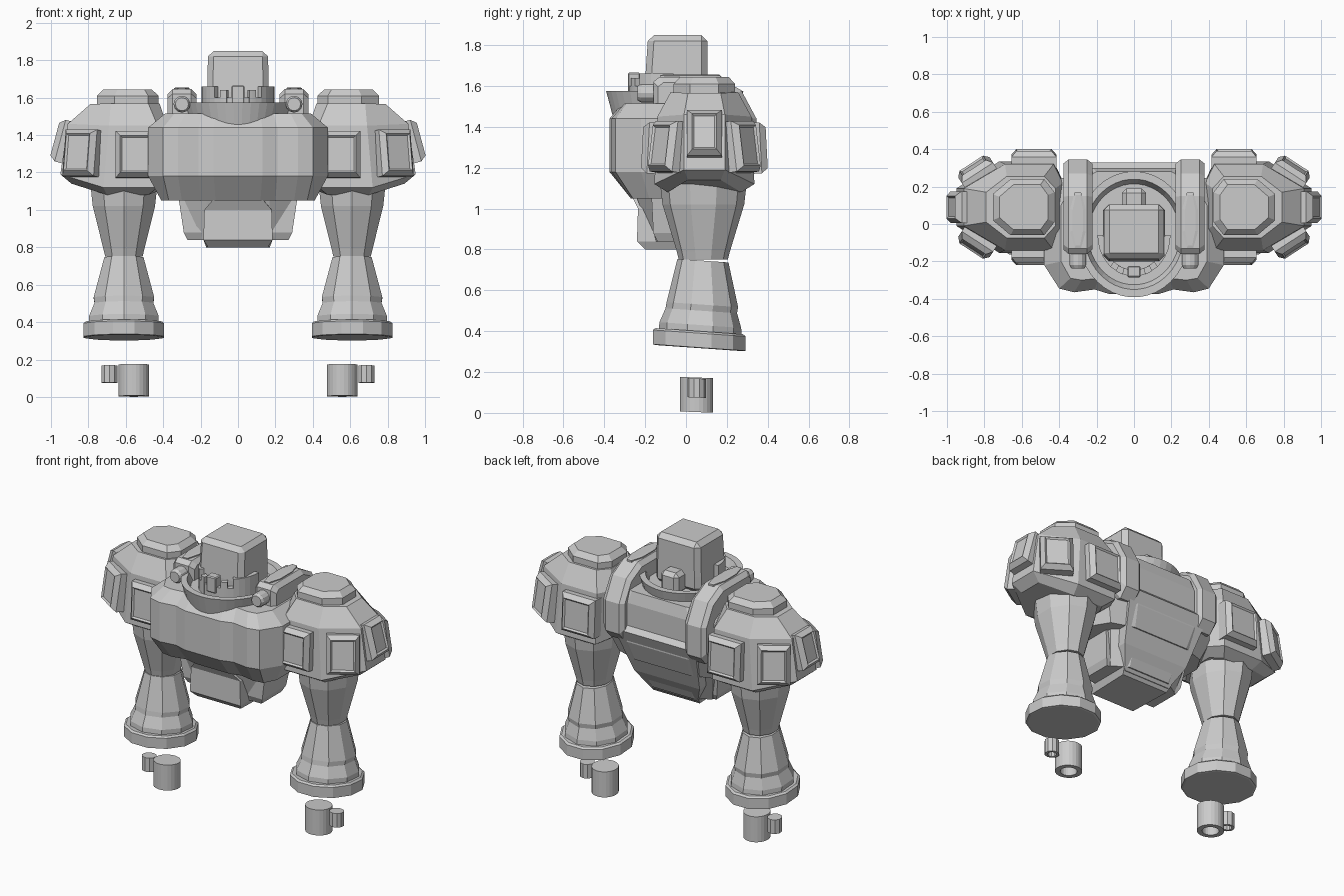
import bpy, bmesh, math
from mathutils import Vector

if "Cube" in bpy.data.objects:
    bpy.data.objects.remove(bpy.data.objects["Cube"])

grey = bpy.data.materials.new("plain_grey")
grey.diffuse_color = (0.6, 0.6, 0.6, 1)
grey.use_nodes = True
grey.node_tree.nodes["Principled BSDF"].inputs["Base Color"].default_value = grey.diffuse_color


def loft(name, rings, mirror=False, bevel=0):
    """Skin a stack of equal-length point rings and cap both ends."""
    bm = bmesh.new()
    loops = [[bm.verts.new(p) for p in r] for r in rings]
    n = len(loops[0])
    for a, b in zip(loops, loops[1:]):
        for i in range(n):
            j = (i + 1) % n
            bm.faces.new((a[i], a[j], b[j], b[i]))
    bm.faces.new(loops[0])
    bm.faces.new(loops[-1])
    bmesh.ops.recalc_face_normals(bm, faces=bm.faces)
    me = bpy.data.meshes.new(name)
    bm.to_mesh(me)
    bm.free()
    me.materials.append(grey)
    ob = bpy.data.objects.new(name, me)
    bpy.context.collection.objects.link(ob)
    if bevel:
        m = ob.modifiers.new("bevel", 'BEVEL')
        m.width, m.segments = bevel, 1
    if mirror:
        m = ob.modifiers.new("mirror", 'MIRROR')
        m.use_clip = m.use_mirror_merge = False
    return ob


def circle(cx, cy, z, rx, ry, n, tilt=0):
    pts = []
    for i in range(n):
        a = 2 * math.pi * (i + 0.5) / n
        y = ry * math.sin(a)
        pts.append((cx + rx * math.cos(a), cy + y, z - tilt * y))
    return pts


def rect(x0, x1, y0, y1, z):
    return [(x0, y0, z), (x1, y0, z), (x1, y1, z), (x0, y1, z)]


def sym(half, z):
    """Closed ring from its right half, listed front to back."""
    return [(x, y, z) for x, y in half] + [(-x, y, z) for x, y in reversed(half)]


# Chest
wide = [(.13, -.375), (.21, -.35), (.32, -.365), (.40, -.345), (.48, -.22),
        (.48, .10), (.40, .24), (.22, .30)]
low = [(.12, -.27), (.20, -.25), (.30, -.27), (.37, -.26), (.41, -.18),
       (.41, .10), (.35, .20), (.20, .25)]
high = [(.12, -.31), (.19, -.29), (.28, -.30), (.34, -.29), (.39, -.20),
        (.39, .10), (.33, .21), (.20, .28)]
loft("chest", [sym(low, 1.05), sym(wide, 1.18), sym(wide, 1.44), sym(high, 1.515)])

# Lower torso, hips, groin and back plate
loft("waist", [sym([(.15, -.16), (.25, -.12), (.25, .08), (.15, .14)], .84),
               sym([(.17, -.24), (.30, -.16), (.30, .14), (.18, .24)], 1.05),
               sym([(.20, -.28), (.36, -.18), (.36, .16), (.22, .28)], 1.18)])
loft("hip", [rect(.16, .27, -.14, .07, .84), rect(.16, .29, -.16, .09, .88),
             rect(.17, .32, -.17, .12, 1.08)], mirror=True)
loft("groin", [sym([(.16, -.20), (.17, .10)], .80), sym([(.185, -.24), (.185, .13)], .84),
               sym([(.18, -.235), (.18, .15)], 1.00), sym([(.12, -.27), (.14, .18)], 1.07)])
loft("back_plate", [sym([(.17, .0), (.17, .12)], .82), sym([(.24, .0), (.24, .20)], .95),
                    sym([(.30, .0), (.30, .33)], 1.26), sym([(.28, .0), (.28, .28)], 1.31)])

# Open neck collar
loft("collar", [circle(0, -.055, 1.38, .24, .285, 40), circle(0, -.055, 1.575, .30, .337, 40),
                circle(0, -.055, 1.575, .265, .295, 40), circle(0, -.055, 1.525, .245, .27, 40)])

# Head with rear knob
loft("head", [rect(-.165, .165, -.20, .105, 1.52), rect(-.165, .165, -.20, .105, 1.63),
              rect(-.16, .16, -.185, .105, 1.85)], bevel=.03)
loft("head_knob", [rect(-.065, .065, .06, .19, 1.51), rect(-.065, .065, .06, .19, 1.655)],
     bevel=.025)


# Notched guard around the face
def guard(name, a0, a1, top, r0=.165, r1=.195, base=1.5, mirror=False):
    rings = []
    for i in range(6):
        a = math.radians(a0 + (a1 - a0) * i / 5)
        c, s = math.cos(a), math.sin(a) * 1.13
        rings.append([(r * c, -.06 + r * s, z)
                      for r, z in ((r0, base), (r1, base), (r1, top), (r0, top))])
    loft(name, rings, mirror=mirror)


guard("guard_side", -50, 0, 1.66, mirror=True)
guard("guard_front", -130, -50, 1.60)
guard("guard_cheek", -72, -60, 1.64, mirror=True)
loft("guard_post", [rect(-.035, .035, -.285, -.225, 1.56), rect(-.035, .035, -.285, -.225, 1.665)],
     bevel=.006)

# Straps running over the shoulders and down the back
strap = [(-.16, 1.46), (-.16, 1.62), (-.13, 1.645), (.15, 1.645), (.27, 1.58), (.345, 1.44),
         (.345, 1.24), (.29, 1.18), (.18, 1.20), (.18, 1.46)]
cy, cz = .10, 1.45
inner = [(cy + (y - cy) * .91, cz + (z - cz) * .86) for y, z in strap]
loft("strap", [[(x, y, z) for y, z in p] for x, p in
               ((.222, inner), (.25, strap), (.35, strap), (.378, inner))], mirror=True)
loft("strap_rib", [[(.30 + w * math.cos(a), .02 + l * math.sin(a), z)
                    for a in [math.pi * k / 4 + math.pi / 8 for k in range(8)]]
                   for w, l, z in ((.045, .16, 1.64), (.045, .16, 1.652), (.03, .145, 1.655))],
     mirror=True)
loft("strap_nozzle", [[(.30 + r * math.cos(a), y, 1.565 + r * math.sin(a))
                       for a in [math.pi * k / 6 for k in range(12)]]
                      for r, y in ((.045, -.12), (.045, -.22), (.035, -.237))], mirror=True)

# Shoulder shell
MID = .09


def shell(xi, xa, xb, xo, hi, h, ho, zi, zc, zo):
    front = [(xi, -hi, zi), (xa, -h, zc), (xb, -h, zc), (xo, -ho, zo)]
    return [(x, MID + y, z) for x, y, z in front] + \
           [(x, MID - y, z) for x, y, z in reversed(front)]


loft("shoulder", [shell(.43, .48, .70, .89, .10, .18, .08, 1.10, 1.08, 1.14),
                  shell(.38, .43, .72, .95, .14, .245, .10, 1.14, 1.12, 1.19),
                  shell(.38, .43, .69, .91, .13, .23, .10, 1.45, 1.45, 1.46),
                  shell(.42, .48, .68, .79, .10, .165, .08, 1.57, 1.57, 1.565)], mirror=True)
loft("shoulder_cap", [shell(.425, .48, .66, .755, .08, .15, .07, 1.55, 1.55, 1.55),
                      shell(.425, .48, .66, .755, .08, .15, .07, 1.61, 1.61, 1.61),
                      shell(.46, .50, .645, .72, .065, .12, .055, 1.643, 1.643, 1.643)], mirror=True)


# Raised armour blocks around the shoulder
def pod(name, centre, angle, tilt, w, h):
    a, t = math.radians(angle), math.radians(tilt)
    n = Vector((math.cos(a) * math.cos(t), math.sin(a) * math.cos(t), math.sin(t)))
    u = Vector((-math.sin(a), math.cos(a), 0))
    v = n.cross(u)
    c = Vector(centre)
    rings = []
    for inset, d in ((0, -.05), (0, .04), (.025, .07), (.035, .06)):
        x, y = w / 2 - inset, h / 2 - inset
        rings.append([c + u * i * x + v * j * y + n * d
                      for i, j in ((-1, -1), (1, -1), (1, 1), (-1, 1))])
    loft(name, rings, mirror=True)


pod("pod_outer", (.912, MID, 1.36), 0, 15, .17, .23)
for s, side in ((-1, "front"), (1, "rear")):
    pod("pod_corner_" + side, (.825, MID + s * .165, 1.30), s * 57, 8, .20, .25)
    pod("pod_" + side, (.535, MID + s * .235, 1.295), s * 90, 3, .24, .25)

# Upper and lower limb sections, with a tilted end flange
LX = .61
loft("upper_limb", [circle(LX, .085, z, rx, ry, 10) for z, rx, ry in
                    ((.75, .105, .12), (.79, .115, .13), (1.02, .175, .20), (1.15, .19, .215))],
     mirror=True)
loft("lower_limb", [circle(LX, y, z, rx, ry, 10, .07) for y, z, rx, ry in
                    ((.07, .37, .195, .205), (.07, .43, .195, .20), (.075, .50, .165, .175),
                     (.08, .53, .17, .175), (.083, .745, .11, .125))], mirror=True)
loft("limb_flange", [circle(LX, .065, z, r, r + .012, 12, .07) for z, r in
                     ((.317, .21), (.32, .223), (.39, .223), (.40, .21))], mirror=True)


# Loose hollow tubes below the limbs
def tube(name, x, z0, z1, r, n):
    loft(name, [circle(x, .052, z, q, q, n, .04) for z, q in
                ((z1, r), (z0, r), (z0, r * .62), (z0 + (z1 - z0) * .7, r * .62))], mirror=True)


tube("large_tube", .557, .004, .173, .082, 24)
tube("small_tube", .688, .075, .168, .045, 10)
